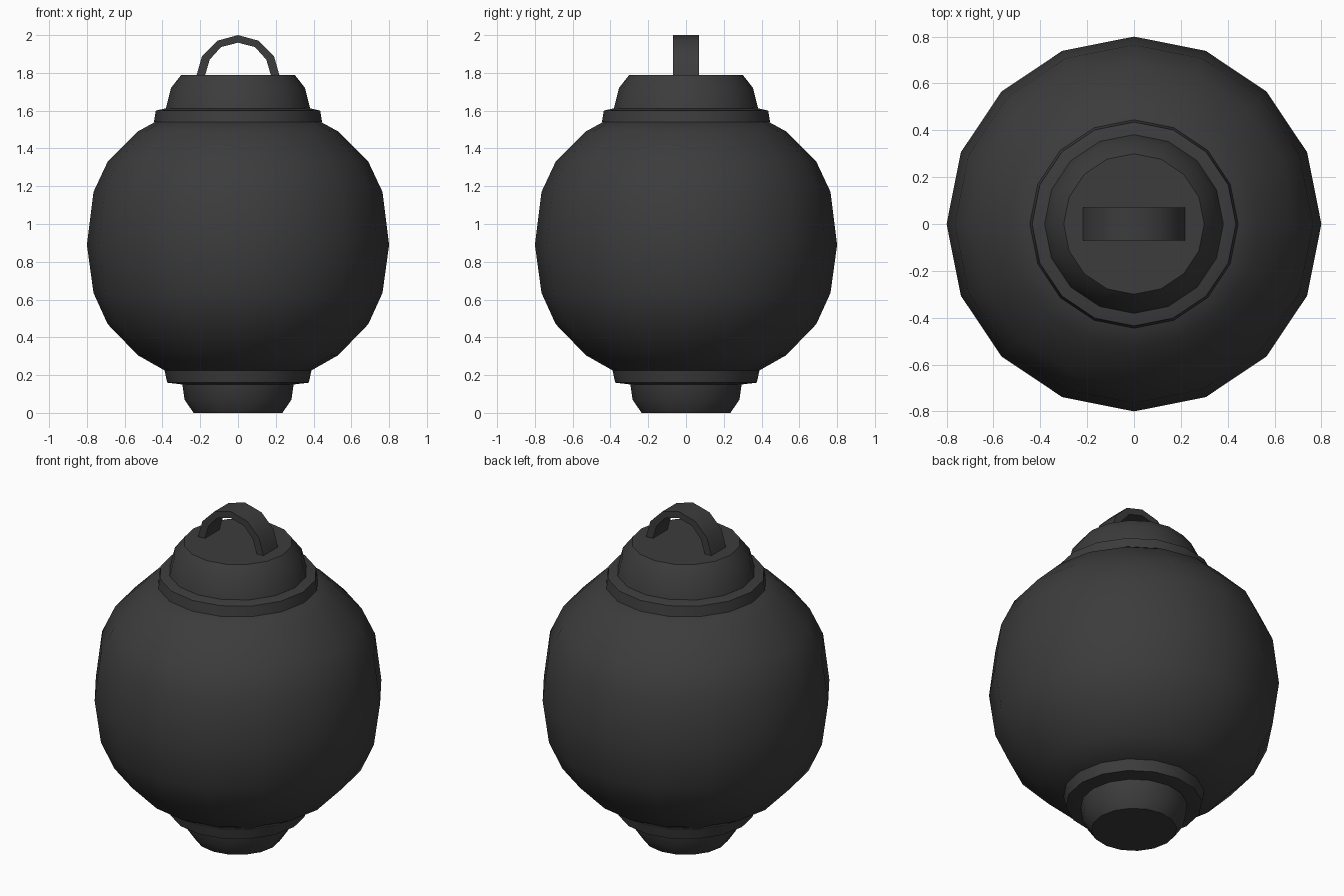
import bpy, bmesh, math

if "Cube" in bpy.data.objects:
    bpy.data.objects.remove(bpy.data.objects["Cube"])

SIDES = 16

dark = bpy.data.materials.new("dark_iron")
dark.diffuse_color = (0.045, 0.045, 0.045, 1)
dark.use_nodes = True
dark.node_tree.nodes["Principled BSDF"].inputs["Base Color"].default_value = dark.diffuse_color


def finish(bm, name, angle):
    bmesh.ops.recalc_face_normals(bm, faces=bm.faces[:])
    mesh = bpy.data.meshes.new(name)
    bm.to_mesh(mesh)
    bm.free()
    mesh.materials.append(dark)
    ob = bpy.data.objects.new(name, mesh)
    bpy.context.collection.objects.link(ob)
    bpy.ops.object.select_all(action='DESELECT')
    ob.select_set(True)
    bpy.context.view_layer.objects.active = ob
    bpy.ops.object.shade_smooth_by_angle(angle=math.radians(angle))
    return ob


def lathe(name, profile, angle=32):
    """Closed 16-sided turned part from (radius, height) points."""
    bm = bmesh.new()
    rings = []
    for r, z in profile:
        rings.append([bm.verts.new((r * math.cos(2 * math.pi * i / SIDES),
                                    r * math.sin(2 * math.pi * i / SIDES), z))
                      for i in range(SIDES)])
    for a, b in zip(rings, rings[1:]):
        for i in range(SIDES):
            j = (i + 1) % SIDES
            bm.faces.new((a[i], a[j], b[j], b[i]))
    bm.faces.new(rings[0])
    bm.faces.new(rings[-1])
    return finish(bm, name, angle)


# Round body
lathe("body", [(0.38, 0.22), (0.53, 0.305), (0.69, 0.47), (0.765, 0.635),
               (0.80, 0.89), (0.765, 1.17), (0.69, 1.33), (0.53, 1.49),
               (0.43, 1.545)], 40)

# Top collar and cap
lathe("top_collar", [(0.445, 1.54), (0.435, 1.60), (0.38, 1.613)])
lathe("top_cap", [(0.382, 1.61), (0.355, 1.72), (0.30, 1.79)])

# Bottom collar and foot
lathe("bottom_collar", [(0.29, 0.15), (0.375, 0.16), (0.39, 0.23)])
lathe("foot", [(0.235, 0.0), (0.283, 0.07), (0.295, 0.155)])

# Arched carrying handle: outer and inner half profiles, mirrored in x
outer = [(0.22, 1.785), (0.19, 1.89), (0.11, 1.97), (0, 2.0)]
inner = [(0.175, 1.785), (0.15, 1.87), (0.09, 1.937), (0, 1.96)]
mirror = lambda half: half + [(-x, z) for x, z in half[-2::-1]]
bm = bmesh.new()
sections = [[bm.verts.new((x, y, z)) for (x, z), y in
             ((o, -0.07), (o, 0.07), (i, 0.07), (i, -0.07))]
            for o, i in zip(mirror(outer), mirror(inner))]
for a, b in zip(sections, sections[1:]):
    for k in range(4):
        n = (k + 1) % 4
        bm.faces.new((a[k], a[n], b[n], b[k]))
bm.faces.new(sections[0])
bm.faces.new(sections[-1])
finish(bm, "handle", 40)
